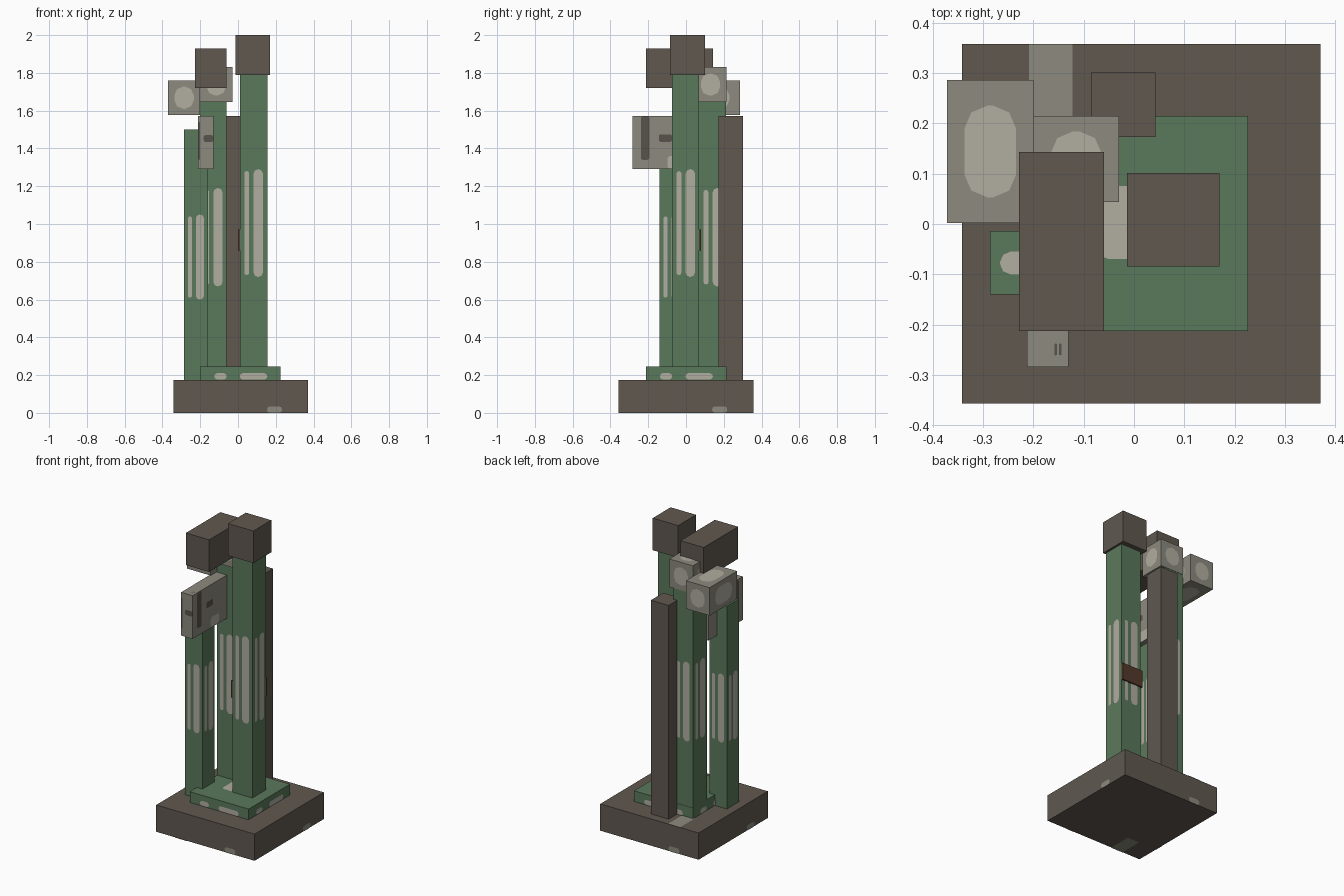
import bpy, bmesh
from mathutils import Vector

if "Cube" in bpy.data.objects:
    bpy.data.objects.remove(bpy.data.objects["Cube"])


def srgb(r, g, b):
    return tuple(((c / 255 + 0.055) / 1.055) ** 2.4 for c in (r, g, b)) + (1.0,)


def material(name, rgb):
    m = bpy.data.materials.new(name)
    m.diffuse_color = srgb(*rgb)
    m.use_nodes = True
    m.node_tree.nodes["Principled BSDF"].inputs["Base Color"].default_value = m.diffuse_color
    return m


BROWN = material("dark_bark", (96, 88, 80))
GREEN = material("cactus_green", (90, 121, 91))
GREY = material("stone_grey", (140, 138, 126))
BEIGE = material("pale_beige", (177, 173, 160))
SHADE = material("dark_mark", (88, 82, 74))
STRAP = material("red_brown", (84, 58, 44))

X, Y, Z = Vector((1, 0, 0)), Vector((0, 1, 0)), Vector((0, 0, 1))
# Horizontal and vertical direction of every box side, as seen from outside
SIDES = {"front": (X, Z), "right": (Y, Z), "back": (-X, Z),
         "left": (-Y, Z), "top": (X, Y), "bottom": (X, -Y)}
WALLS = ("front", "right", "back", "left")


def add_object(name, bm, mat):
    mesh = bpy.data.meshes.new(name)
    bm.to_mesh(mesh)
    bm.free()
    mesh.materials.append(mat)
    bpy.context.collection.objects.link(bpy.data.objects.new(name, mesh))


def box(name, x0, x1, y0, y1, z0, z1, mat):
    lo, hi = Vector((x0, y0, z0)), Vector((x1, y1, z1))
    bm = bmesh.new()
    bmesh.ops.create_cube(bm, size=1)
    for v in bm.verts:
        v.co = (lo + hi) / 2 + Vector(a * b for a, b in zip(v.co, hi - lo))
    add_object(name, bm, mat)
    return lo, hi


def patch(bm, bounds, side, u0, u1, v0, v1, cut=0.0):
    """Flat patch with cut corners, measured from the lower left of a side."""
    lo, hi = bounds
    u, v = SIDES[side]
    n = u.cross(v)
    corner = Vector(b if (u + v)[i] < 0 or n[i] > 0 else a
                    for i, (a, b) in enumerate(zip(lo, hi))) + n * 0.002
    c = min(cut, (u1 - u0) / 2.2, (v1 - v0) / 2.2)
    if c:
        k = c * 0.3
        pts = []
        for px, py, sx, sy, flip in ((u0, v0, 1, 1, 0), (u1, v0, -1, 1, 1),
                                     (u1, v1, -1, -1, 0), (u0, v1, 1, -1, 1)):
            q = [(px, py + sy * c), (px + sx * k, py + sy * k), (px + sx * c, py)]
            pts += q[::-1] if flip else q
    else:
        pts = [(u0, v0), (u1, v0), (u1, v1), (u0, v1)]
    bm.faces.new([bm.verts.new(corner + u * a + v * b) for a, b in pts])


def patches(name, bounds, mat, items, cut=0.0):
    bm = bmesh.new()
    for item in items:
        patch(bm, bounds, *item, cut=cut)
    add_object(name, bm, mat)


# Base slab with grey chips on its edges
base = box("base", -0.342, 0.37, -0.357, 0.358, 0, 0.175, BROWN)
patches("base_chips", base, GREY, [(s, 0.495, 0.575, 0, 0.035) for s in WALLS], 0.018)
patches("base_stripes", base, GREY, [("top", 0.133, 0.22, 0.56, 0.715),
                                     ("bottom", 0.133, 0.22, 0.56, 0.715)])

# Green plinth with pale spots
plinth = box("plinth", -0.2, 0.226, -0.213, 0.215, 0.17, 0.245, GREEN)
patches("plinth_spots", plinth, BEIGE,
        [(s, a, b, 0.007, 0.04) for s in WALLS for a, b in ((0.075, 0.14), (0.21, 0.355))]
        + [("top", 0.13, 0.29, 0.143, 0.288)], 0.02)

# Three columns, each side with a narrow and a wide pale slot
for name, dims, z0, z1 in (
        ("tall_column", (0.01, 0.155, -0.073, 0.07, 0.17, 1.8), 0.72, 1.29),
        ("middle_column", (-0.2, -0.06, 0.07, 0.213, 0.17, 1.72), 0.67, 1.19),
        ("short_column", (-0.286, -0.16, -0.14, -0.014, 0.17, 1.5), 0.60, 1.05)):
    b = box(name, *dims, GREEN)
    slots = []
    for s in WALLS:
        w = abs((b[1] - b[0]).dot(SIDES[s][0]))
        slots += [(s, w * 0.16, w * 0.34, z0 + 0.01 - dims[4], z1 - 0.01 - dims[4]),
                  (s, w * 0.5, w * 0.84, z0 - dims[4], z1 - dims[4])]
    if name == "short_column":
        slots.append(("top", 0.02, 0.1, 0.04, 0.085))
    patches(name + "_slots", b, BEIGE, slots, 0.025)

# Bare post, and the strap around the tall column
box("post", -0.085, 0.043, 0.173, 0.301, 0.17, 1.573, BROWN)
box("strap", 0.0, 0.154, -0.072, 0.08, 0.86, 0.972, STRAP)

# Dark caps
box("tall_cap", -0.014, 0.17, -0.084, 0.101, 1.79, 2.0, BROWN)
box("long_cap", -0.228, -0.06, -0.213, 0.143, 1.72, 1.93, BROWN)

# Grey blocks with a pale spot on every side
for name, dims in (("middle_head", (-0.2, -0.03, 0.044, 0.215, 1.647, 1.83)),
                   ("side_block", (-0.371, -0.2, 0.002, 0.286, 1.577, 1.76))):
    b = box(name, *dims, GREY)
    spots = []
    for s, (u, v) in SIDES.items():
        w, h = (abs((b[1] - b[0]).dot(d)) for d in (u, v))
        spots.append((s, w * 0.2, w * 0.8, h * 0.18, h * 0.82))
    patches(name + "_spots", b, BEIGE, spots, 0.045)

# Upright grey panel with dark grooves and a pale chip
panel = box("panel", -0.213, -0.13, -0.284, 0.072, 1.29, 1.573, GREY)
patches("panel_grooves", panel, SHADE, [
    ("right", 0.045, 0.09, 0.05, 0.28), ("right", 0.14, 0.21, 0.145, 0.185),
    ("left", 0.266, 0.311, 0.05, 0.28), ("left", 0.146, 0.216, 0.145, 0.185),
    ("front", 0.005, 0.012, 0.05, 0.25), ("front", 0.03, 0.083, 0.145, 0.18),
    ("top", 0.055, 0.06, 0.023, 0.047), ("top", 0.064, 0.069, 0.023, 0.047)], 0.01)
patches("panel_chip", panel, BEIGE, [("right", 0.185, 0.27, 0.003, 0.07)], 0.015)
